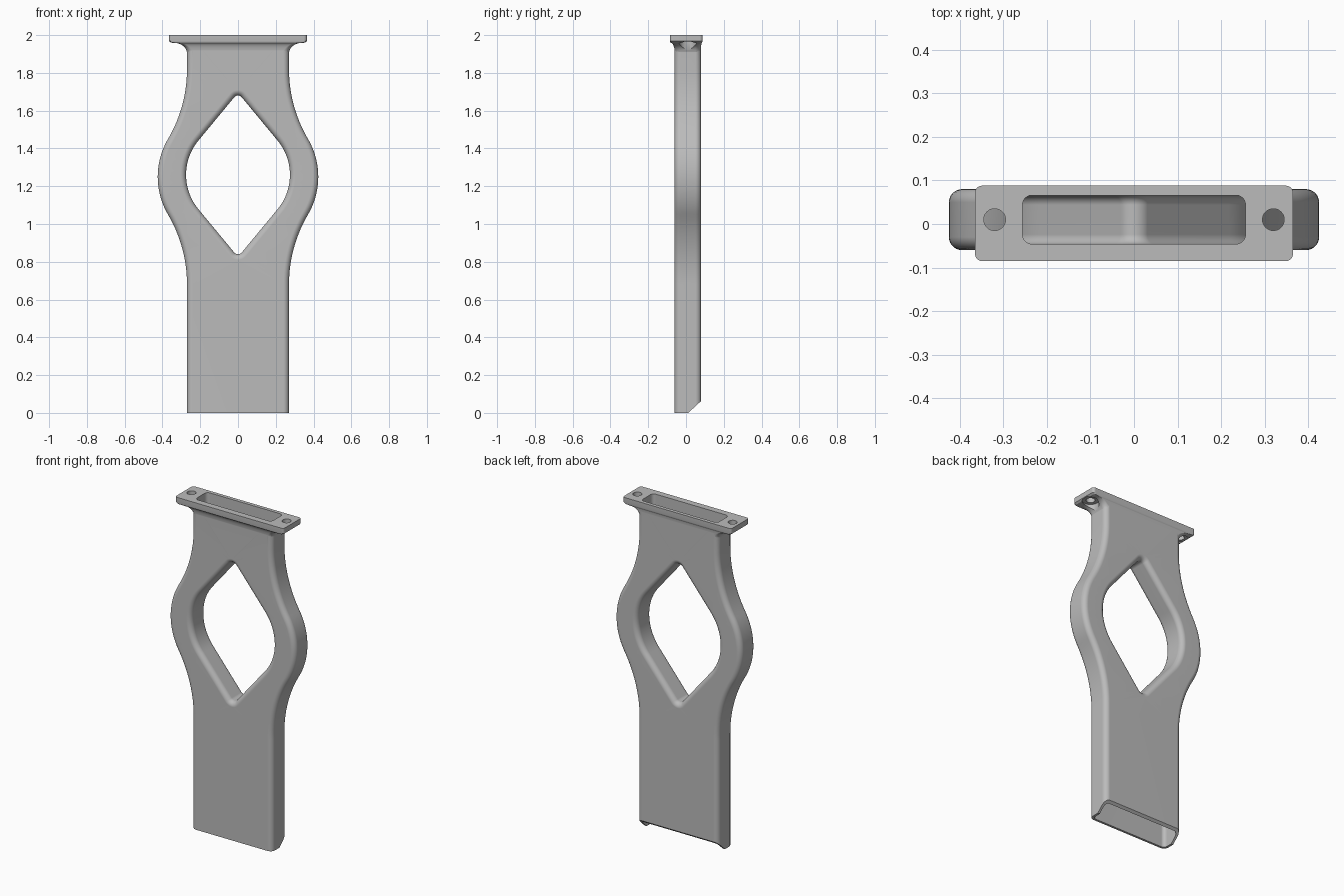
import bpy, bmesh
from math import sin, cos, pi, radians, asin, atan2, hypot

if "Cube" in bpy.data.objects:
    bpy.data.objects.remove(bpy.data.objects["Cube"], do_unlink=True)

grey = bpy.data.materials.new("plain grey")
grey.use_nodes = True
grey.diffuse_color = (0.5, 0.5, 0.5, 1)
grey.node_tree.nodes["Principled BSDF"].inputs["Base Color"].default_value = (0.5, 0.5, 0.5, 1)

MID_Z, MID_Y, WALL = 1.25, 0.01, 0.014


def make(name, bm):
    bmesh.ops.recalc_face_normals(bm, faces=bm.faces)
    mesh = bpy.data.meshes.new(name)
    bm.to_mesh(mesh)
    bm.free()
    mesh.materials.append(grey)
    ob = bpy.data.objects.new(name, mesh)
    bpy.context.collection.objects.link(ob)
    return ob


def steps(a, b, n):
    return [a + (b - a) * i / n for i in range(n + 1)]


def bridge(bm, rings):
    for a, b in zip(rings, rings[1:]):
        for i in range(len(a)):
            j = (i + 1) % len(a)
            bm.faces.new((a[i], a[j], b[j], b[i]))


# Side contour: a straight shank, a hollow arc and a bulging arc, mirrored
def outer_outline(d, bottom, top):
    bulge, hollow, half = 0.395, 0.73, 0.27
    cx, hx = 0.425 - bulge, half + hollow
    drop = ((bulge + hollow) ** 2 - (hx - cx) ** 2) ** 0.5
    turn = atan2(drop, hx - cx)
    bulge, hollow = bulge - d, hollow + d
    low = [(hx - hollow * cos(t), MID_Z - drop + hollow * sin(t)) for t in steps(0, turn, 14)]
    mid = [(cx + bulge * cos(t), MID_Z + bulge * sin(t)) for t in steps(-turn, turn, 22)]
    high = [(x, 2 * MID_Z - z) for x, z in reversed(low)]
    right = [(half - d, bottom)] + low + mid[1:-1] + high + [(half - d, top)]
    return right + [(-x, z) for x, z in reversed(right)]


# Diamond opening: wide side arcs joined tangentially to tight tip arcs
def hole_outline(d):
    side, tip, cz = 0.285, 0.026, 1.26
    sx, tz = 0.275 - side, 0.42 - tip
    turn = asin((side - tip) / hypot(sx, tz)) - atan2(-sx, tz) * 0.5
    quarter = [(sx + (side + d) * cos(t), (side + d) * sin(t)) for t in steps(0, turn, 12)]
    quarter += [((tip + d) * cos(t), tz + (tip + d) * sin(t)) for t in steps(turn, pi / 2, 8)]
    half = quarter + [(-x, z) for x, z in reversed(quarter[:-1])]
    full = half + [(x, -z) for x, z in reversed(half[1:-1])]
    return [(x, cz + z) for x, z in full]


# Pierced slab with rounded edges, inset by a wall thickness
def slab(name, inset, radius, bottom, top):
    bm = bmesh.new()
    depth = 0.07 - inset
    levels = [(radius * (1 - cos(t)), depth - radius + radius * sin(t)) for t in steps(0, pi / 2, 7)]
    levels = [(d, -y) for d, y in reversed(levels)] + levels
    caps = [[], []]
    for outline in (lambda d: outer_outline(d, bottom, top), hole_outline):
        rings = [[bm.verts.new((x, MID_Y + y, z)) for x, z in outline(inset + d)] for d, y in levels]
        bridge(bm, rings)
        for cap, ring in zip(caps, (rings[0], rings[-1])):
            cap += [bm.edges.get((ring[i - 1], ring[i])) for i in range(len(ring))]
    for cap in caps:
        bmesh.ops.triangle_fill(bm, use_beauty=True, edges=cap)
    return make(name, bm)


def rounded_rect(bm, hx, hy, cy, r, z):
    pts = []
    for k, (sx, sy) in enumerate(((1, 1), (-1, 1), (-1, -1), (1, -1))):
        for t in steps(k * pi / 2, (k + 1) * pi / 2, 6):
            pts.append(bm.verts.new((sx * (hx - r) + r * cos(t), cy + sy * (hy - r) + r * sin(t), z)))
    return pts


# Mounting flange with a coved underside
def flange():
    bm = bmesh.new()
    rings = []
    for t in steps(0, pi / 2, 8):
        f = 1 - cos(t)
        rings.append(rounded_rect(bm, 0.269 + 0.065 * f, 0.069 + 0.012 * f,
                                  MID_Y - 0.008 * f, 0.03 - 0.012 * f, 1.9 + 0.058 * sin(t)))
    for hx, hy, z in ((0.355, 0.083, 1.96), (0.365, 0.0865, 1.968), (0.365, 0.0865, 2.0)):
        rings.append(rounded_rect(bm, hx, hy, 0.0015, 0.016, z))
    bridge(bm, rings)
    bm.faces.new(rings[0])
    bm.faces.new(rings[-1])
    return make("mounting_flange", bm)


def cylinder(name, x, r, z0, z1):
    bm = bmesh.new()
    bmesh.ops.create_cone(bm, cap_ends=True, segments=32, radius1=r, radius2=r, depth=z1 - z0)
    bmesh.ops.translate(bm, verts=bm.verts, vec=(x, MID_Y, (z0 + z1) / 2))
    return make(name, bm)


# Cutter for the flat foot and its slanted back edge
def foot_cutter():
    bm = bmesh.new()
    profile = [(-0.3, 0), (0.012, 0), (0.212, 0.185), (0.212, -0.3), (-0.3, -0.3)]
    rings = [[bm.verts.new((x, y, z)) for y, z in profile] for x in (-0.6, 0.6)]
    bridge(bm, rings)
    for ring in rings:
        bm.faces.new(ring)
    return make("foot_cutter", bm)


body = slab("hollow_duct_body", 0, 0.03, -0.1, 1.98)
tools = [(flange(), "UNION"),
         (slab("cavity_cutter", WALL, 0.022, -0.2, 2.1), "DIFFERENCE"),
         (foot_cutter(), "DIFFERENCE")]
for x in (-0.32, 0.32):
    tools.append((cylinder("screw_hole_cutter", x, 0.025, 1.9, 2.1), "DIFFERENCE"))
    tools.append((cylinder("screw_pocket_cutter", x, 0.046, 1.8, 1.965), "DIFFERENCE"))

bpy.ops.object.select_all(action="DESELECT")
bpy.context.view_layer.objects.active = body
body.select_set(True)
for tool, operation in tools:
    tool.hide_render = True
    mod = body.modifiers.new(tool.name, "BOOLEAN")
    mod.operation, mod.solver, mod.object = operation, "EXACT", tool
    bpy.ops.object.modifier_apply(modifier=mod.name)
    bpy.data.objects.remove(tool, do_unlink=True)

# Smooth fillets, crisp rims
bpy.ops.object.shade_smooth_by_angle(angle=radians(32))
body.modifiers.new("even_shading", "WEIGHTED_NORMAL").keep_sharp = True
